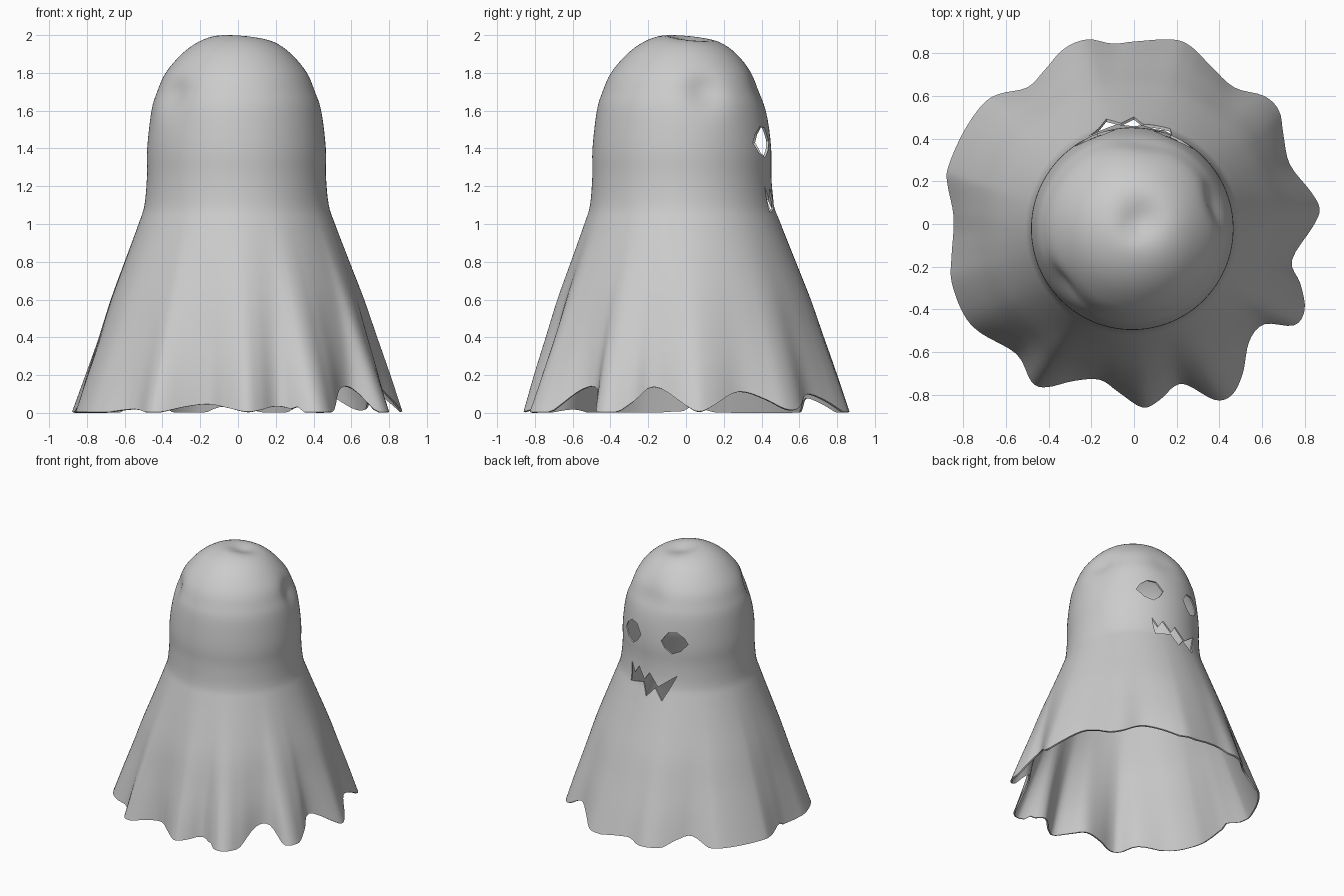
import bpy, bmesh, math
from mathutils import Vector

if "Cube" in bpy.data.objects:
    bpy.data.objects.remove(bpy.data.objects["Cube"])


def spline(pts, n, closed=False):
    """Catmull-Rom curve through 2D points, n steps per span."""
    c, out = len(pts), []
    get = lambda i: Vector(pts[i % c] if closed else pts[max(0, min(c - 1, i))])
    for i in range(c if closed else c - 1):
        a, b, d, e = (get(i + k) for k in (-1, 0, 1, 2))
        for s in range(n):
            t = s / n
            out.append(0.5 * (2 * b + (d - a) * t + (2 * a - 5 * b + 4 * d - e) * t ** 2
                              + (3 * b - a - 3 * d + e) * t ** 3))
    if not closed:
        out.append(get(c - 1))
    return out


# Average silhouette (radius, height), crown to floor
profile = spline([(0.02, 2.012), (0.10, 2.003), (0.20, 1.965), (0.29, 1.9), (0.375, 1.8), (0.42, 1.7),
                  (0.45, 1.6), (0.473, 1.4), (0.474, 1.25), (0.488, 1.1), (0.52, 1.0), (0.595, 0.8),
                  (0.67, 0.6), (0.735, 0.4), (0.80, 0.2), (0.86, 0.0)], 4)

# Wavy hem seen from above
hem = spline([(0.87, 0.07), (0.83, 0.15), (0.73, 0.28), (0.70, 0.42), (0.68, 0.53), (0.61, 0.60),
              (0.47, 0.64), (0.36, 0.74), (0.27, 0.83), (0.18, 0.865), (0.0, 0.855), (-0.1, 0.845),
              (-0.22, 0.865), (-0.33, 0.82), (-0.42, 0.72), (-0.50, 0.64), (-0.63, 0.61), (-0.71, 0.56),
              (-0.80, 0.43), (-0.87, 0.27), (-0.875, 0.19), (-0.845, 0.03), (-0.855, -0.15),
              (-0.855, -0.27), (-0.80, -0.42), (-0.72, -0.51), (-0.55, -0.61), (-0.48, -0.74),
              (-0.41, -0.765), (-0.28, -0.735), (-0.16, -0.73), (-0.07, -0.79), (0.04, -0.86),
              (0.12, -0.825), (0.19, -0.76), (0.25, -0.755), (0.38, -0.825), (0.46, -0.80),
              (0.51, -0.70), (0.54, -0.55), (0.61, -0.47), (0.75, -0.475), (0.80, -0.40),
              (0.78, -0.28), (0.74, -0.17), (0.84, -0.01)], 4, True)

# Soft dents in the head: centre, reach, push
dents = [((0.03, 0.02, 2.0), 0.10, (0, 0, -0.045)),
         ((0.39, 0.10, 1.70), 0.10, (-0.035, -0.008, 0)),
         ((-0.32, -0.27, 1.67), 0.10, (0.025, 0.022, 0)),
         ((0.05, 0.40, 1.72), 0.13, (0, -0.02, 0))]


def sheet_point(r, z, h):
    t = max(0.0, (1.2 - z) / 1.2)
    rim = h.length
    calm = 0.35 if h.y < 0 and h.x < 0.3 else 1.15   # hem rises less at the front left
    hem_z = max(0.005, min(0.18, (0.88 - rim) * calm))
    r += (rim - 0.86) * t ** 2.2
    d = h.normalized()
    p = Vector((d.x * r - 0.008 * (1 - t), d.y * r - 0.022 * (1 - t), z + hem_z * t * t))
    push = Vector()
    for c, reach, v in dents:
        push += Vector(v) * math.exp(-(p - Vector(c)).length_squared / reach ** 2)
    return p + push


# Draped sheet
bm = bmesh.new()
rows = [[bm.verts.new(sheet_point(q.x, q.y, h)) for h in hem] for q in profile]
n = len(hem)
for a, b in zip(rows, rows[1:]):
    for i in range(n):
        j = (i + 1) % n
        bm.faces.new((a[i], b[i], b[j], a[j]))
bm.faces.new(rows[0])
bmesh.ops.recalc_face_normals(bm, faces=bm.faces)
if bm.faces[0].normal.z < 0:
    bmesh.ops.reverse_faces(bm, faces=bm.faces)
mesh = bpy.data.meshes.new("ghost_sheet")
bm.to_mesh(mesh)
bm.free()
sheet = bpy.data.objects.new("ghost_sheet", mesh)
bpy.context.collection.objects.link(sheet)
bpy.context.view_layer.objects.active = sheet
sheet.select_set(True)
solid = sheet.modifiers.new("thickness", 'SOLIDIFY')
solid.thickness, solid.offset = 0.012, -1
bpy.ops.object.modifier_apply(modifier=solid.name)


def cut(name, outline):
    """Cut an outline (x, z) through the back-facing wall."""
    b = bmesh.new()
    f = b.faces.new([b.verts.new((x, 0.15, z)) for x, z in outline])
    ext = bmesh.ops.extrude_face_region(b, geom=[f])
    bmesh.ops.translate(b, vec=(0, 0.7, 0),
                        verts=[v for v in ext['geom'] if isinstance(v, bmesh.types.BMVert)])
    if f.is_valid and len(b.faces) == len(outline) + 1:
        b.faces.new(f.verts)
    bmesh.ops.recalc_face_normals(b, faces=b.faces)
    m = bpy.data.meshes.new(name)
    b.to_mesh(m)
    b.free()
    o = bpy.data.objects.new(name, m)
    bpy.context.collection.objects.link(o)
    o.hide_render = True
    mod = sheet.modifiers.new(name, 'BOOLEAN')
    mod.operation, mod.solver, mod.object = 'DIFFERENCE', 'EXACT', o
    bpy.ops.object.modifier_apply(modifier=mod.name)
    bpy.data.objects.remove(o)


# Eyes and jagged mouth
eye = [(0.275, 1.43), (0.25, 1.475), (0.20, 1.515), (0.14, 1.51), (0.09, 1.44), (0.12, 1.39), (0.17, 1.35), (0.23, 1.375)]
for side, name in ((1, "eye_left"), (-1, "eye_right")):
    cut(name, [(side * x, z) for x, z in eye])
cut("mouth", [(0.18, 1.20), (0.14, 1.13), (0.10, 1.19), (0.04, 1.11), (0.0, 1.17), (-0.08, 1.08),
              (-0.21, 1.18), (-0.13, 0.99), (-0.06, 1.07), (0.0, 1.0), (0.045, 1.09), (0.17, 1.06)])
bpy.ops.object.shade_smooth_by_angle(angle=math.radians(40))
